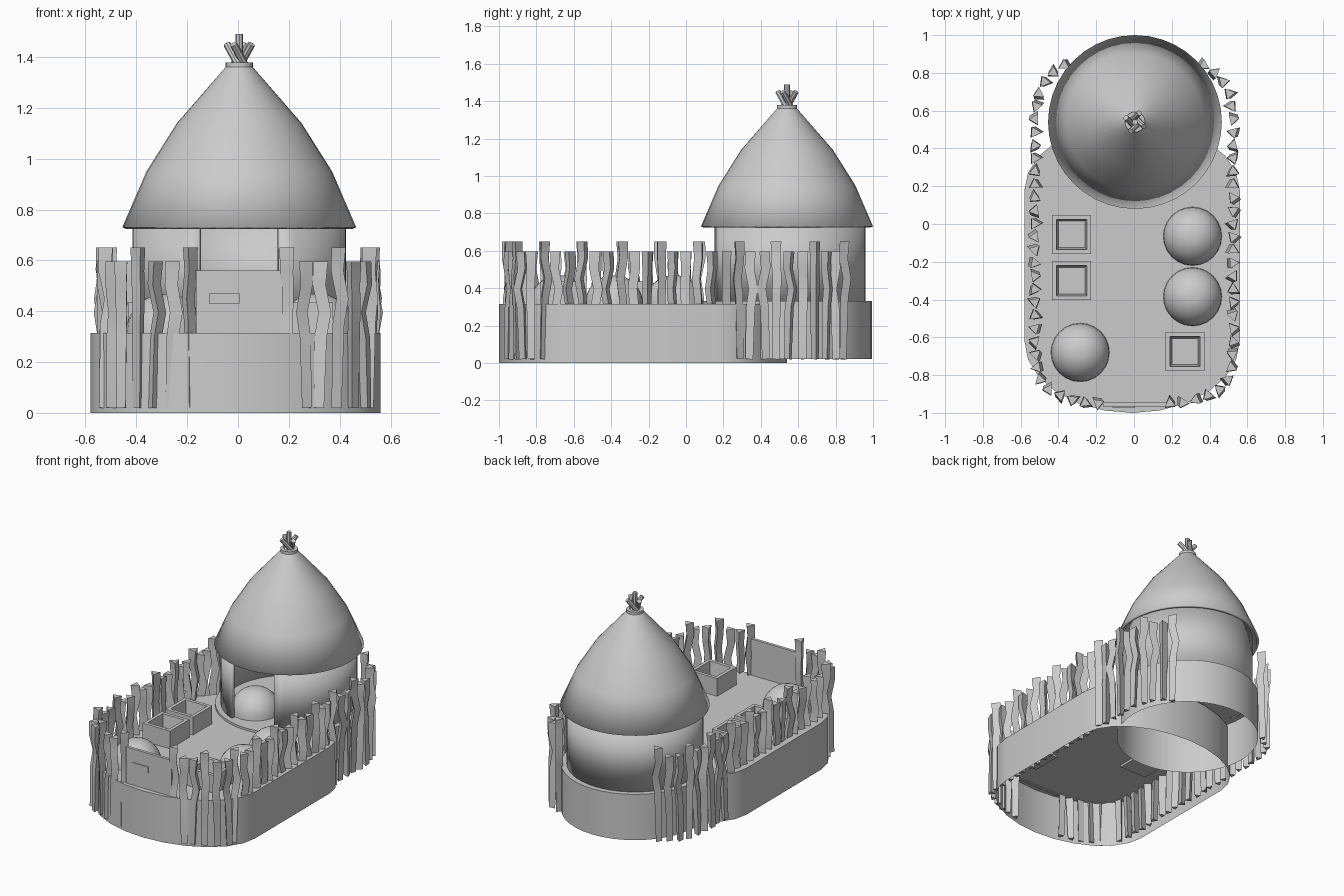
import bpy, bmesh, math, random
from mathutils import Vector

if "Cube" in bpy.data.objects:
    bpy.data.objects.remove(bpy.data.objects["Cube"])

random.seed(4)
HX, HY = 0.005, 0.54          # hut centre
FLOOR = 0.315


def make(name, bm, smooth=True, angle=35):
    bmesh.ops.recalc_face_normals(bm, faces=bm.faces[:])
    me = bpy.data.meshes.new(name)
    bm.to_mesh(me)
    bm.free()
    if smooth:
        for p in me.polygons:
            p.use_smooth = True
        me.set_sharp_from_angle(angle=math.radians(angle))
    ob = bpy.data.objects.new(name, me)
    bpy.context.collection.objects.link(ob)
    return ob


def bridge(bm, a, b, closed=True):
    n = len(a)
    for i in range(n if closed else n - 1):
        j = (i + 1) % n
        bm.faces.new((a[i], a[j], b[j], b[i]))


def lathe(name, profile, cx, cy, seg=40, cap=False, a0=0, a1=2 * math.pi, angle=35):
    # revolve (radius, z) points; cap closes the last ring
    bm = bmesh.new()
    full = a1 - a0 > 6.28
    steps = seg if full else seg + 1
    rings = [[bm.verts.new((cx + r * math.cos(a0 + (a1 - a0) * i / seg),
                            cy + r * math.sin(a0 + (a1 - a0) * i / seg), z))
              for i in range(steps)] for r, z in profile]
    for a, b in zip(rings, rings[1:]):
        bridge(bm, a, b, full)
    if cap:
        bm.faces.new(rings[-1])
    return make(name, bm, angle=angle)


def thicken(ob, t, offset=-1):
    m = ob.modifiers.new("thickness", 'SOLIDIFY')
    m.thickness, m.offset = t, offset


def box(name, c, size):
    bm = bmesh.new()
    bmesh.ops.create_cube(bm, size=1)
    for v in bm.verts:
        v.co = Vector(c) + Vector([v.co[k] * size[k] for k in range(3)])
    return make(name, bm, smooth=False)


def add_stick(bm, path, radii, sides, spin=0):
    rings = []
    d = (path[-1] - path[0]).normalized()
    u = d.cross(Vector((0, 1, 0.01))).normalized()
    w = d.cross(u)
    for p, r in zip(path, radii):
        rings.append([bm.verts.new(p + r * (math.cos(spin + 2 * math.pi * k / sides) * u +
                                            math.sin(spin + 2 * math.pi * k / sides) * w))
                      for k in range(sides)])
    for a, b in zip(rings, rings[1:]):
        bridge(bm, a, b)
    bm.faces.new(rings[0])
    bm.faces.new(rings[-1])


# Yard platform: rounded outline, open underneath
bm = bmesh.new()
N = 12
outline = [(-0.01 + 0.57 * math.cos(math.pi * i / N), 0.18 + 0.36 * math.sin(math.pi * i / N)) for i in range(N + 1)]
outline += [(-0.01 - 0.57 * math.cos(math.pi * i / N), -0.62 - 0.38 * math.sin(math.pi * i / N)) for i in range(N + 1)]
low = [bm.verts.new((x, y, 0)) for x, y in outline]
top = [bm.verts.new((x, y, FLOOR)) for x, y in outline]
bridge(bm, low, top)
bm.faces.new(top)
make("yard_platform", bm)

# Hut: round base, wall with doorway, curved roof
lathe("hut_base", [(0.455, 0.02), (0.455, 0.33)], HX, HY, cap=True)
gap = math.asin(0.16 / 0.42)
wall = lathe("hut_wall", [(0.42, 0.33), (0.42, 0.75)], HX, HY,
             a0=-math.pi / 2 + gap, a1=1.5 * math.pi - gap)
thicken(wall, 0.02)
roof = lathe("hut_roof", [(0.46, 0.73), (0.365, 0.95), (0.245, 1.14), (0.045, 1.37)], HX, HY, cap=True)
thicken(roof, 0.015)

# Roof topknot: binding ring and crossed sticks
lathe("roof_binding", [(0.03, 1.36), (0.054, 1.36), (0.054, 1.378), (0.03, 1.378)], HX, HY, 20, cap=True)
bm = bmesh.new()
centre = Vector((HX, HY, 0))
add_stick(bm, [centre + Vector((0, 0, 1.36)), centre + Vector((0, 0, 1.49))], [0.015] * 2, 8)
for k in range(4):
    a = math.pi / 4 + k * math.pi / 2
    out, side = Vector((math.cos(a), math.sin(a), 0)), Vector((-math.sin(a), math.cos(a), 0))
    add_stick(bm, [centre - 0.02 * out + 0.018 * side + Vector((0, 0, 1.36)),
                   centre + 0.05 * out + 0.018 * side + Vector((0, 0, 1.45))], [0.015] * 2, 8)
make("roof_topknot", bm)

# Domes in the yard and inside the hut
for i, (x, y, z) in enumerate([(0.31, -0.065, FLOOR), (0.31, -0.385, FLOOR),
                               (-0.285, -0.68, FLOOR), (-0.1, 0.33, 0.33)]):
    prof = [(0.155 * math.cos(t * math.pi / 16), z + 0.155 * math.sin(t * math.pi / 16)) for t in range(8)]
    lathe(f"dome_{i + 1}", prof, x, y, 24, cap=True)

# Open square boxes: rings from outer bottom to inner floor
for i, (x, y) in enumerate([(-0.33, -0.055), (-0.33, -0.3), (0.27, -0.675)]):
    bm = bmesh.new()
    rings = [[bm.verts.new((x + sx * h, y + sy * h, z)) for sx, sy in ((-1, -1), (1, -1), (1, 1), (-1, 1))]
             for h, z in ((0.103, 0.3), (0.103, 0.435), (0.08, 0.435), (0.07, 0.35))]
    for a, b in zip(rings, rings[1:]):
        bridge(bm, a, b)
    bm.faces.new(rings[0])
    bm.faces.new(rings[-1])
    make(f"open_box_{i + 1}", bm, smooth=False)

# Front gate with a small latch
box("gate_panel", (0.005, -0.955, 0.435), (0.34, 0.02, 0.25))
box("gate_latch", (-0.055, -0.967, 0.45), (0.12, 0.008, 0.04))

# Palisade of crooked stakes, walked along a path on each side
half = [Vector(p) for p in ((0.19, -0.95), (0.28, -0.945), (0.36, -0.92), (0.45, -0.88), (0.51, -0.81),
                            (0.525, -0.65), (0.525, 0.55), (0.51, 0.68), (0.46, 0.78), (0.37, 0.84))]
for name, side in (("palisade_right", 1), ("palisade_left", -1)):
    bm = bmesh.new()
    lengths = [(b - a).length for a, b in zip(half, half[1:])]
    count = 31
    for i in range(count):
        s = sum(lengths) * i / (count - 1)
        k = 0
        while k < len(lengths) - 1 and s > lengths[k]:
            s -= lengths[k]
            k += 1
        p = half[k].lerp(half[k + 1], s / lengths[k])
        base = Vector((side * p.x, p.y, 0))
        h = 0.65 if i % 3 == 0 else 0.595
        a = random.uniform(0, 2 * math.pi)
        d = Vector((math.cos(a), math.sin(a), 0))
        path = [base + d * o + Vector((0, 0, z)) for o, z in
                ((-0.008, 0.02), (0.0, h - 0.3), (0.018, h - 0.2), (-0.006, h - 0.09), (0.0, h))]
        add_stick(bm, path, [0.024, 0.028, 0.029, 0.03, 0.034], 3, random.uniform(0, 6.28))
    make(name, bm)
